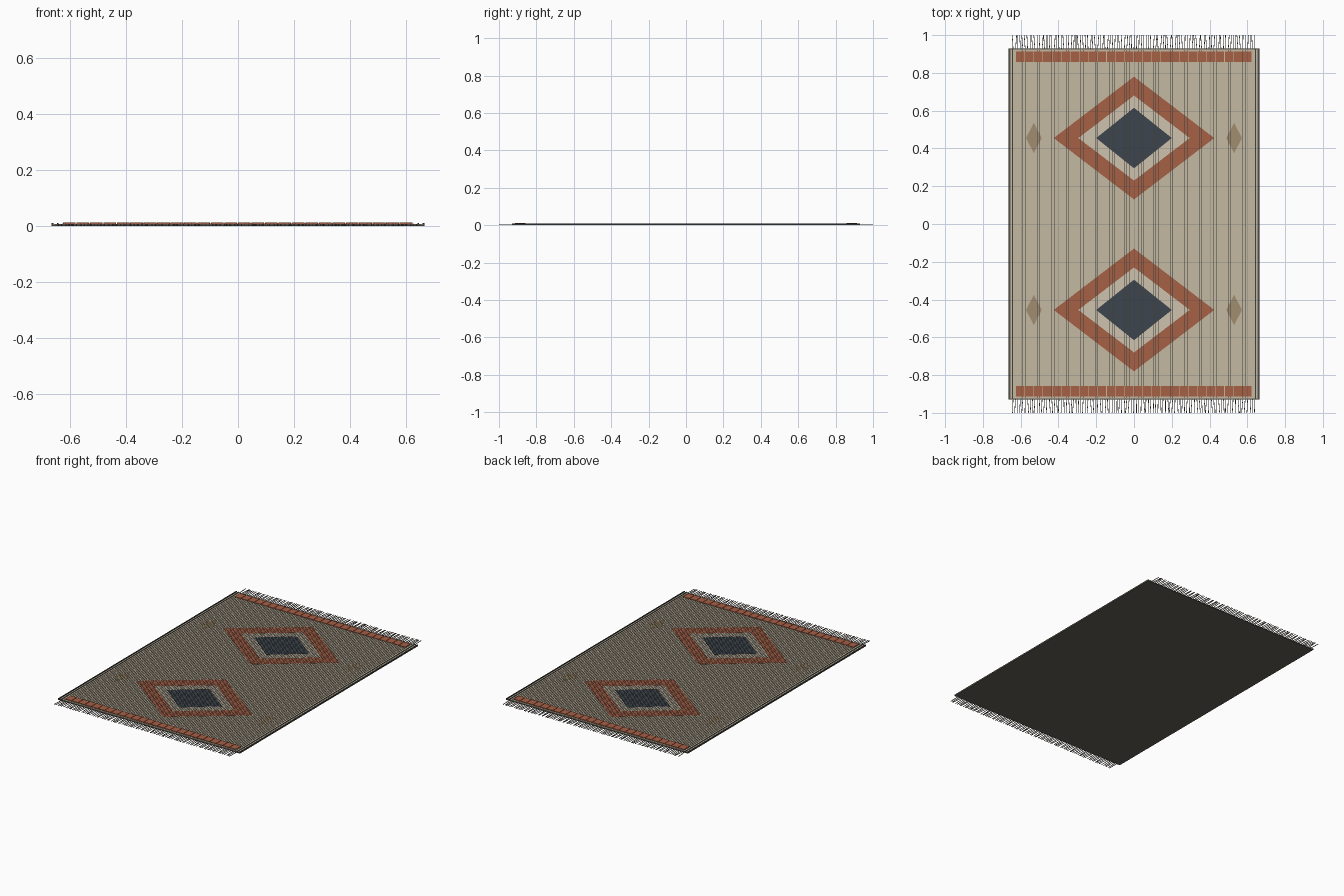
import bpy, bmesh, random

if "Cube" in bpy.data.objects:
    bpy.data.objects.remove(bpy.data.objects["Cube"])
random.seed(4)


def material(name, rgb):
    m = bpy.data.materials.new(name)
    m.diffuse_color = (*rgb, 1)
    m.use_nodes = True
    m.node_tree.nodes["Principled BSDF"].inputs["Base Color"].default_value = m.diffuse_color
    return m


BEIGE = material("beige", (.56, .48, .36))
CREAM = material("cream", (.62, .54, .42))
RUST = material("rust", (.38, .115, .06))
NAVY = material("navy", (.045, .06, .075))
TAN = material("tan", (.36, .27, .16))
DARK = material("dark_wool", (.13, .115, .09))
CORD = material("charcoal", (.05, .05, .045))


def finish(bm, name, mat):
    bmesh.ops.recalc_face_normals(bm, faces=bm.faces)
    me = bpy.data.meshes.new(name)
    bm.to_mesh(me)
    bm.free()
    me.materials.append(mat)
    ob = bpy.data.objects.new(name, me)
    bpy.context.collection.objects.link(ob)
    return ob


def add_box(bm, x0, x1, y0, y1, z0, z1):
    vs = bmesh.ops.create_cube(bm, size=1)["verts"]
    for v in vs:
        v.co = (x1 if v.co.x > 0 else x0, y1 if v.co.y > 0 else y0,
                z1 if v.co.z > 0 else z0)
    return vs


def boxes(name, mat, specs):
    bm = bmesh.new()
    for s in specs:
        add_box(bm, *s)
    return finish(bm, name, mat)


def diamond(name, mat, cx, cy, a, b, z0, z1, inner=None):
    """Flat diamond prism; inner=(a, b) turns it into a frame."""
    bm = bmesh.new()

    def loop(a, b, z):
        return [bm.verts.new((cx + x * a, cy + y * b, z))
                for x, y in ((1, 0), (0, 1), (-1, 0), (0, -1))]

    def bridge(p, q):
        for i in range(4):
            j = (i + 1) % 4
            bm.faces.new((p[i], p[j], q[j], q[i]))
    lo, hi = loop(a, b, z0), loop(a, b, z1)
    bridge(lo, hi)
    if inner:
        ilo, ihi = loop(*inner, z0), loop(*inner, z1)
        bridge(hi, ihi)
        bridge(ihi, ilo)
        bridge(ilo, lo)
    else:
        bm.faces.new(hi)
        bm.faces.new(lo)
    return finish(bm, name, mat)


# Backing and woven field
boxes("backing", DARK, [(-.665, .665, -.93, .93, 0, .005)])
boxes("woven_field", BEIGE, [(-.655, .655, -.925, .925, .005, .007)])

# Medallions and side accents
for s, end in ((-1, "front"), (1, "back")):
    cy = s * .455
    diamond(f"medallion_ground_{end}", CREAM, 0, cy, .295, .225, .0065, .0072)
    diamond(f"medallion_frame_{end}", RUST, 0, cy, .425, .325, .0065, .0078, (.295, .225))
    diamond(f"medallion_heart_{end}", NAVY, 0, cy, .2, .16, .0065, .0078)
    for t, side in ((-1, "left"), (1, "right")):
        diamond(f"accent_{end}_{side}", TAN, t * .53, cy, .042, .08, .0065, .0076)
    # End band made of stitched blocks
    y0, y1 = sorted((s * .857, s * .913))
    n, w = 26, 1.25 / 26
    boxes(f"end_band_{end}", RUST,
          [(-.625 + i * w, -.625 + (i + 1) * w - .003, y0, y1, .0065, .011) for i in range(n)])

# Fine raised warp threads
boxes("warp_threads", CORD,
      [(x - .0005, x + .0005, -.92, .92, .0065, .0088)
       for x in (i * .0128 for i in range(-49, 50))])

# Selvedge cords on the long sides
boxes("selvedge_cords", CORD,
      [(x - .003, x + .003, -.93, .93, .003, .0095) for x in (-.662, -.643, .643, .662)])

# Fringe strands at both ends
bm = bmesh.new()
for s in (-1, 1):
    for i in range(101):
        x = -.64 + i * .0128
        vs = add_box(bm, x - .0016, x + .0016, *sorted((s * .925, s * 1.0)), .001, .004)
        lean = random.uniform(-.006, .006)
        for v in vs:
            if abs(v.co.y) > .95:
                v.co.x += lean
finish(bm, "fringe", DARK)
